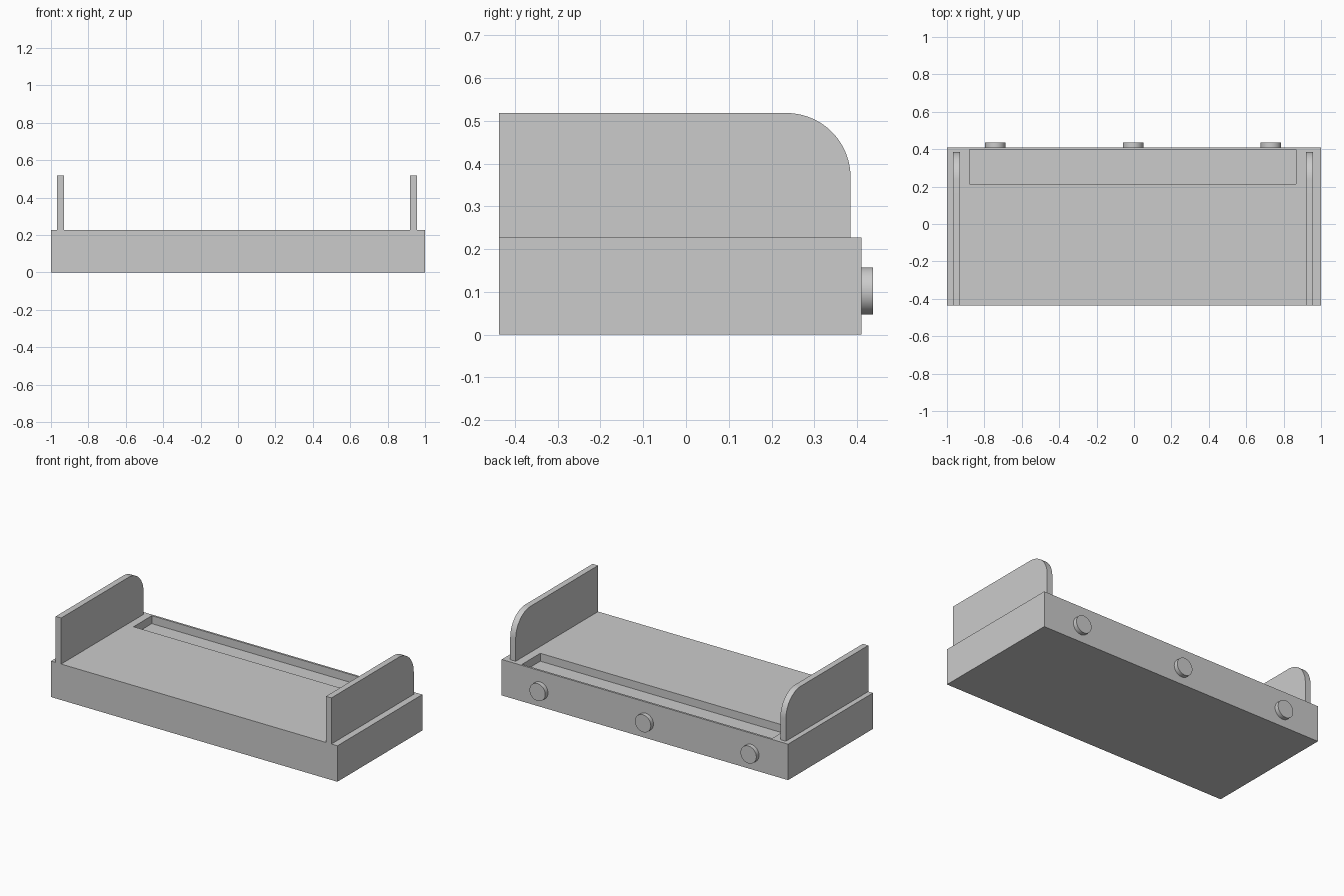
import bpy, bmesh, math
from mathutils import Vector

if "Cube" in bpy.data.objects:
    bpy.data.objects.remove(bpy.data.objects["Cube"])

Y_FRONT, Y_BACK, TOP = -0.437, 0.410, 0.227


def make_object(name, bm):
    bmesh.ops.recalc_face_normals(bm, faces=bm.faces)
    mesh = bpy.data.meshes.new(name)
    bm.to_mesh(mesh)
    bm.free()
    obj = bpy.data.objects.new(name, mesh)
    bpy.context.collection.objects.link(obj)
    return obj


def box(name, lo, hi):
    bm = bmesh.new()
    bmesh.ops.create_cube(bm, size=1)
    lo, hi = Vector(lo), Vector(hi)
    for v in bm.verts:
        v.co = Vector(v.co[i] * (hi[i] - lo[i]) + (hi[i] + lo[i]) / 2 for i in range(3))
    return make_object(name, bm)


def smooth(obj):
    bpy.ops.object.select_all(action='DESELECT')
    obj.select_set(True)
    bpy.context.view_layer.objects.active = obj
    bpy.ops.object.shade_smooth_by_angle(angle=math.radians(30))


# Base slab with a shallow tray cut along the back of its top
base = box("base", (-1, Y_FRONT, 0), (1, Y_BACK, TOP))
cutter = box("tray_cutter", (-0.88, 0.215, TOP - 0.05), (0.867, 0.397, TOP + 0.1))
cutter.hide_render = True
cutter.hide_set(True)
cut = base.modifiers.new("tray", 'BOOLEAN')
cut.operation = 'DIFFERENCE'
cut.solver = 'EXACT'
cut.object = cutter
bpy.context.view_layer.objects.active = base
bpy.ops.object.modifier_apply(modifier=cut.name)
bpy.data.objects.remove(cutter)


# Upright side panels with a rounded upper back corner
def side_panel(name, x0, x1, y_end=0.385, z_top=0.518, r=0.15, steps=20):
    profile = [(Y_FRONT, z_top), (Y_FRONT, TOP), (y_end, TOP)]
    for i in range(steps + 1):
        a = math.pi / 2 * i / steps
        profile.append((y_end - r + r * math.cos(a), z_top - r + r * math.sin(a)))
    bm = bmesh.new()
    face = bm.faces.new([bm.verts.new((x0, y, z)) for y, z in profile])
    ext = bmesh.ops.extrude_face_region(bm, geom=[face], use_keep_orig=True)
    verts = [g for g in ext["geom"] if isinstance(g, bmesh.types.BMVert)]
    bmesh.ops.translate(bm, verts=verts, vec=(x1 - x0, 0, 0))
    smooth(make_object(name, bm))


side_panel("left_panel", -0.967, -0.929)
side_panel("right_panel", 0.920, 0.958)

# Round knobs on the back face
for name, x in (("left_knob", -0.742), ("middle_knob", -0.005), ("right_knob", 0.732)):
    bpy.ops.mesh.primitive_cylinder_add(
        vertices=48, radius=0.055, depth=0.437 - Y_BACK,
        location=(x, (0.437 + Y_BACK) / 2, 0.102), rotation=(math.pi / 2, 0, 0))
    knob = bpy.context.object
    knob.name = name
    smooth(knob)
